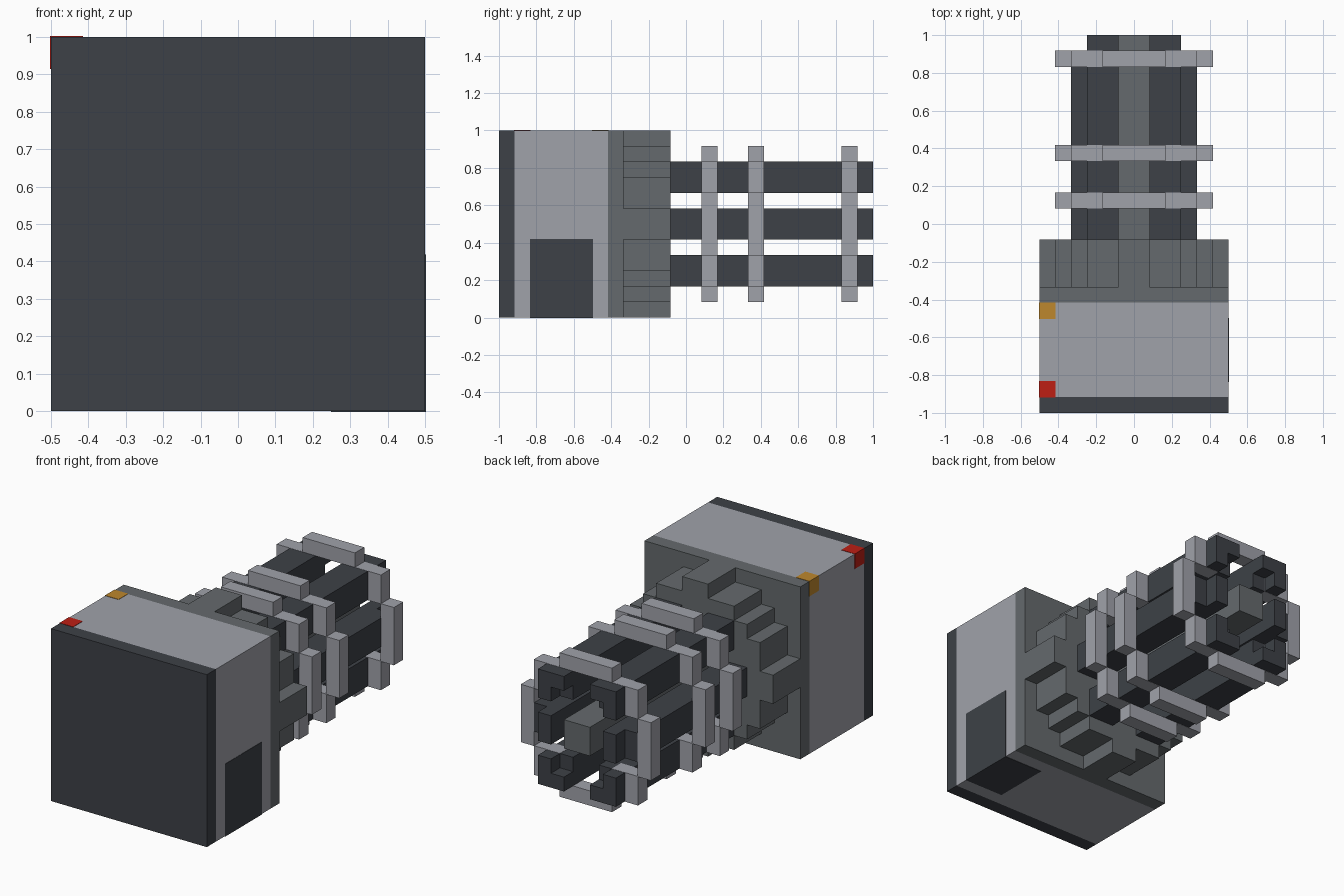
import bpy
import bmesh

U = 1 / 12  # one grid cell

if "Cube" in bpy.data.objects:
    bpy.data.objects.remove(bpy.data.objects["Cube"])


def material(name, rgb):
    mat = bpy.data.materials.new(name)
    mat.use_nodes = True
    color = (*rgb, 1)
    mat.diffuse_color = color
    mat.node_tree.nodes["Principled BSDF"].inputs["Base Color"].default_value = color
    return mat


CHARCOAL = material("charcoal", (.047, .053, .063))
LIGHT = material("light_grey", (.352, .361, .402))
STEEL = material("steel_grey", (.13, .144, .153))
RED = material("red", (.515, .013, .007))
AMBER = material("amber", (.515, .242, .026))


def finish(name, bm, mat):
    bmesh.ops.recalc_face_normals(bm, faces=bm.faces)
    mesh = bpy.data.meshes.new(name)
    bm.to_mesh(mesh)
    bm.free()
    mesh.materials.append(mat)
    obj = bpy.data.objects.new(name, mesh)
    bpy.context.collection.objects.link(obj)
    return obj


def boxes(name, mat, spans, grow=0):
    """One object from boxes given as (x0, x1, y0, y1, z0, z1) in cells."""
    bm = bmesh.new()
    for x0, x1, y0, y1, z0, z1 in spans:
        cube = bmesh.ops.create_cube(bm, size=1)["verts"]
        for v in cube:
            for i, (a, b) in enumerate(((x0, x1), (y0, y1), (z0, z1))):
                side = 1 if v.co[i] > 0 else -1
                v.co[i] = (b if side > 0 else a) * U + side * grow
    return finish(name, bm, mat)


def mirrored(span, sx, sz):
    """Mirror a span across the barrel axis (x = 0, z = 6)."""
    x0, x1, y0, y1, z0, z1 = span
    if sx < 0:
        x0, x1 = -x1, -x0
    if sz < 0:
        z0, z1 = 12 - z1, 12 - z0
    return x0, x1, y0, y1, z0, z1


# Housing: front plate, main block, rear plate
boxes("front_plate", CHARCOAL, [(-6, 6, -12, -11, 0, 12)])
boxes("housing", LIGHT, [(-6, 6, -11, -5, 0, 12)])
boxes("rear_plate", STEEL, [(-6, 6, -5, -4, 0, 12)])

# Painted corner lamps and the side port that wraps underneath
boxes("red_lamp", RED, [(-6, -5, -11, -10, 11, 12)], .002)
boxes("amber_lamp", AMBER, [(-6, -5, -6, -5, 11, 12)], .002)
boxes("side_port", CHARCOAL, [(3, 6, -10, -6, 0, 5)], .002)

# Stepped round collar behind the housing
bm = bmesh.new()
quarter = [(1, 6), (1, 5), (3, 5), (3, 4), (4, 4), (4, 3), (5, 3), (5, 1), (6, 1)]
half = quarter + [(x, -z) for x, z in reversed(quarter)]
outline = half + [(-x, z) for x, z in reversed(half)]
face = bm.faces.new([bm.verts.new((x * U, -4 * U, (z + 6) * U)) for x, z in outline])
rear = bmesh.ops.extrude_face_region(bm, geom=[face])["geom"]
bmesh.ops.translate(bm, vec=(0, 3 * U, 0),
                    verts=[g for g in rear if isinstance(g, bmesh.types.BMVert)])
finish("collar", bm, STEEL)

# Central shaft
boxes("shaft", STEEL, [(-1, 1, -1, 12, 5, 7)])

# Six barrels with notched muzzles
for sx, side in ((1, "left"), (-1, "right")):
    middle = [(2, 4, -1, 11, 5, 7), (2, 3, 11, 12, 5, 7)]
    boxes(f"middle_barrel_{side}", CHARCOAL, [mirrored(s, sx, 1) for s in middle])
    for sz, level in ((1, "upper"), (-1, "lower")):
        corner = [(1, 3, -1, 11, 8, 10), (2, 3, 11, 12, 8, 10), (1, 2, 11, 12, 9, 10)]
        boxes(f"{level}_barrel_{side}", CHARCOAL, [mirrored(s, sx, sz) for s in corner])

# Three clamp rings, each made of eight blocks
for name, y in (("front_ring", 1), ("middle_ring", 4), ("rear_ring", 10)):
    spans = [mirrored((-2, 2, y, y + 1, 10, 11), 1, s) for s in (1, -1)]
    spans += [mirrored((4, 5, y, y + 1, 4, 8), s, 1) for s in (1, -1)]
    spans += [mirrored((2, 4, y, y + 1, 8, 10), sx, sz) for sx in (1, -1) for sz in (1, -1)]
    boxes(name, LIGHT, spans, .001)
